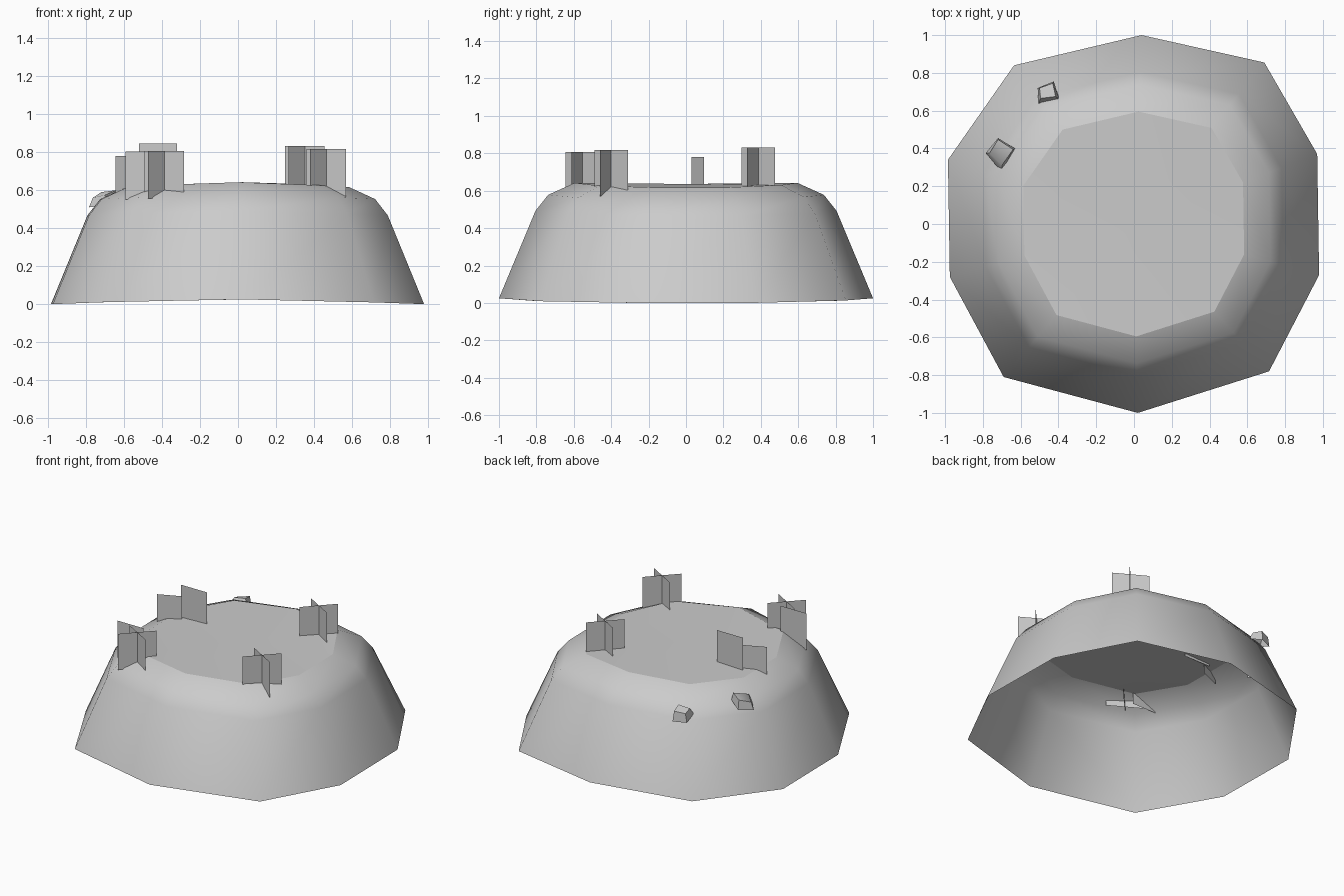
import bpy
import math

if "Cube" in bpy.data.objects:
    bpy.data.objects.remove(bpy.data.objects["Cube"])


def make(name, verts, faces, smooth=False):
    me = bpy.data.meshes.new(name)
    me.from_pydata(verts, [], faces)
    me.update()
    ob = bpy.data.objects.new(name, me)
    bpy.context.collection.objects.link(ob)
    for p in me.polygons:
        p.use_smooth = smooth
    return ob


# hill: ten-sided outline, scaled into rings, open underneath
outline = [(0.02, -1.0), (0.715, -0.78), (0.98, -0.27), (0.97, 0.37), (0.69, 0.855),
           (0.04, 1.0), (-0.635, 0.84), (-0.985, 0.34), (-0.975, -0.28), (-0.69, -0.81)]
profile = [(1.0, 0.0), (0.805, 0.467), (0.737, 0.553), (0.595, 0.617)]
n = len(outline)


def ring(scale, z):
    # front and back corners sit slightly higher
    return [(x * scale, y * scale, z + 0.025 * abs(y) ** 4) for x, y in outline]


verts, faces = [], []
for s, z in profile:
    verts += ring(s, z)
for r in range(len(profile) - 1):
    for i in range(n):
        j = (i + 1) % n
        faces.append((r * n + i, r * n + j, r * n + n + j, r * n + n + i))
make("hill_side", verts, faces, True)

# flat top of the hill
top = ring(*profile[-1]) + [(0, 0, 0.636)]
make("hill_top", top, [(i, (i + 1) % n, n) for i in range(n)], True)


# grass: upright cards, each given by centre, half extents and height range
def card(name, cx, cy, hx, hy, z0, z1):
    a, b = (cx - hx, cy - hy), (cx + hx, cy + hy)
    make(name, [(*a, z0), (*b, z0), (*b, z1), (*a, z1)], [(0, 1, 2, 3)])


# crossed grass tufts
for k, (x, y, z) in enumerate([(0.352, 0.387, 0.832), (0.465, -0.40, 0.818), (-0.388, -0.553, 0.806)]):
    card(f"grass_tuft_{k}_a", x, y, 0.086, 0.09, z - 0.25, z)
    card(f"grass_tuft_{k}_b", x, y, 0.104, -0.06, z - 0.25, z)

# loose grass cards
card("grass_card_back", -0.422, 0.118, 0.1, 0, 0.605, 0.845)
card("grass_card_left", -0.572, 0.062, 0.074, 0.033, 0.56, 0.78)
card("grass_card_front", -0.493, -0.48, 0.1, 0, 0.55, 0.805)


# rocks: tilted four-sided cap with a short skirt
def rock(name, cap, skirt):
    sides = [(i + 4, (i + 1) % 4 + 4, (i + 1) % 4, i) for i in range(4)]
    ob = make(name, cap + skirt, [(0, 1, 2, 3)] + sides, True)
    bpy.ops.object.select_all(action='DESELECT')
    ob.select_set(True)
    bpy.context.view_layer.objects.active = ob
    bpy.ops.object.shade_smooth_by_angle(angle=math.radians(60))


rock("rock_large",
     [(-0.70, 0.31, 0.575), (-0.64, 0.395, 0.60), (-0.72, 0.447, 0.59), (-0.765, 0.375, 0.56)],
     [(-0.70, 0.275, 0.52), (-0.63, 0.40, 0.55), (-0.72, 0.455, 0.525), (-0.785, 0.375, 0.51)])
rock("rock_small",
     [(-0.495, 0.665, 0.555), (-0.415, 0.675, 0.565), (-0.43, 0.745, 0.55), (-0.50, 0.72, 0.54)],
     [(-0.505, 0.635, 0.51), (-0.395, 0.66, 0.52), (-0.425, 0.755, 0.48), (-0.51, 0.72, 0.48)])
